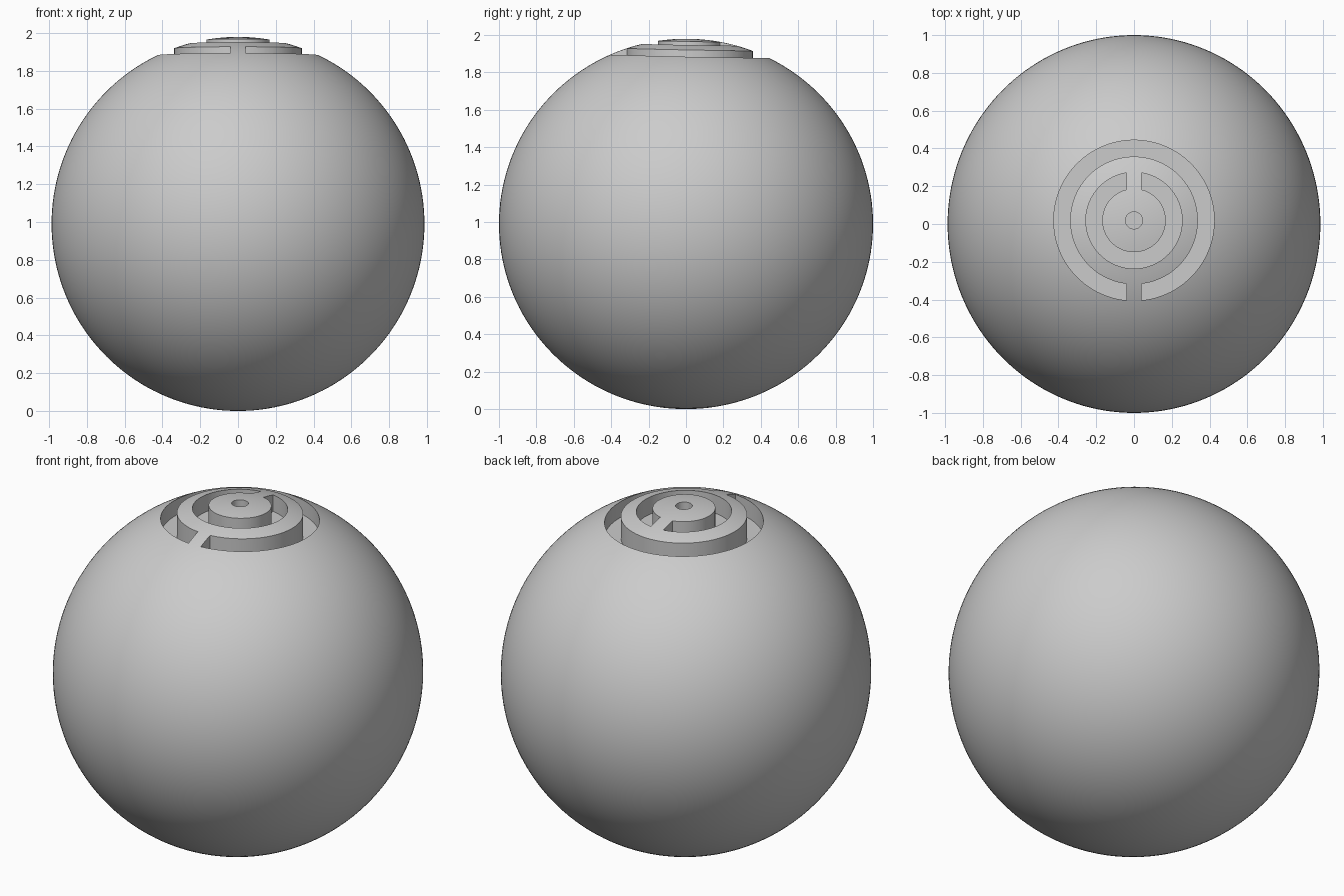
import bpy, bmesh
from math import pi, sin, cos, asin, radians

if "Cube" in bpy.data.objects:
    bpy.data.objects.remove(bpy.data.objects["Cube"])

CY = 0.019      # engraving centre, slightly behind the pole
GAP = 0.04      # half width of the bridge left across each groove


def arc(r, gap_dir, n=96):
    """Points of an open circle whose ends stop at a parallel-sided gap."""
    g = asin(GAP / r)
    return [(r * cos(gap_dir + g + (2 * pi - 2 * g) * i / n),
             CY + r * sin(gap_dir + g + (2 * pi - 2 * g) * i / n))
            for i in range(n + 1)]


def groove_cutter(name, r_in, r_out, gap_dir, floor, top=2.2):
    """C-shaped prism used to carve a groove."""
    bm = bmesh.new()
    rings = [[bm.verts.new((x, y, z)) for x, y in arc(r, gap_dir)]
             for r, z in ((r_in, floor), (r_out, floor), (r_out, top), (r_in, top))]
    n = len(rings[0])
    for k in range(4):
        a, b = rings[k], rings[(k + 1) % 4]
        for i in range(n - 1):
            bm.faces.new((a[i], a[i + 1], b[i + 1], b[i]))
    bm.faces.new([r[0] for r in rings])
    bm.faces.new([r[-1] for r in reversed(rings)])
    bmesh.ops.recalc_face_normals(bm, faces=bm.faces[:])
    mesh = bpy.data.meshes.new(name)
    bm.to_mesh(mesh)
    bm.free()
    ob = bpy.data.objects.new(name, mesh)
    bpy.context.collection.objects.link(ob)
    return ob


# Ball
bpy.ops.mesh.primitive_uv_sphere_add(segments=160, ring_count=80, radius=1,
                                     location=(0, 0, 0.99))
ball = bpy.context.object
ball.name = "ball"
ball.scale = (0.987, 1.0, 0.99)
bpy.ops.object.transform_apply(location=True, rotation=False, scale=True)

# Cutters: two opposed C grooves and a centre hole
cutters = [groove_cutter("outer_groove_cutter", 0.338, 0.425, -pi / 2, 1.79),
           groove_cutter("inner_groove_cutter", 0.168, 0.255, pi / 2, 1.845)]
bpy.ops.mesh.primitive_cylinder_add(vertices=48, radius=0.045, depth=0.4,
                                    location=(0, CY, 1.88 + 0.2))
bpy.context.object.name = "centre_hole_cutter"
cutters.append(bpy.context.object)

# Carve the grooves
bpy.ops.object.select_all(action='DESELECT')
bpy.context.view_layer.objects.active = ball
ball.select_set(True)
for c in cutters:
    c.hide_render = True
    mod = ball.modifiers.new(c.name, 'BOOLEAN')
    mod.operation = 'DIFFERENCE'
    mod.solver = 'EXACT'
    mod.object = c
    bpy.ops.object.modifier_apply(modifier=mod.name)
for c in cutters:
    bpy.data.objects.remove(c)

bpy.ops.object.shade_smooth_by_angle(angle=radians(30))
